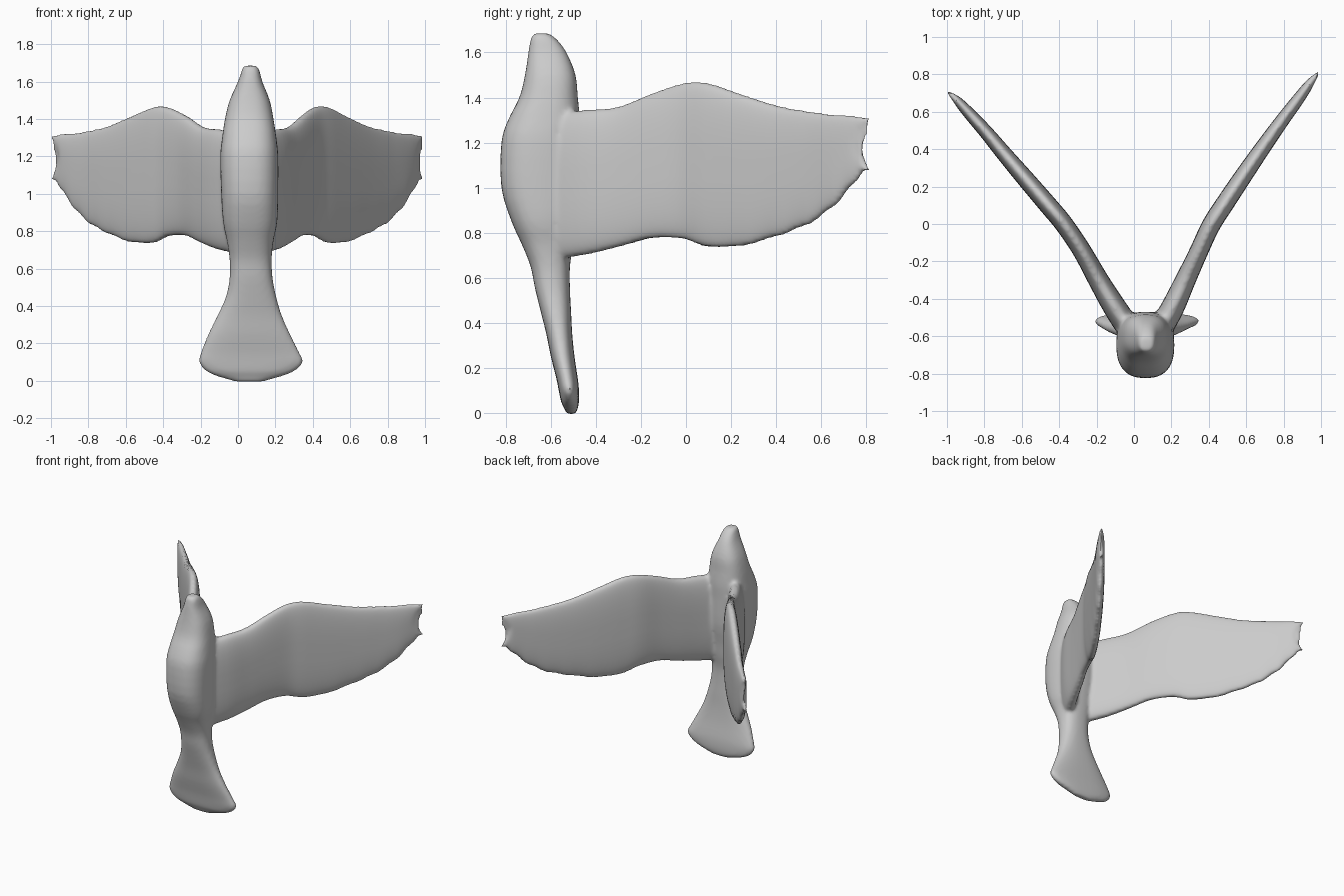
import bpy, bmesh, math
from mathutils import Vector

cube = bpy.data.objects.get("Cube")
if cube:
    bpy.data.objects.remove(cube, do_unlink=True)

grey = bpy.data.materials.new("plain grey")
grey.use_nodes = True
grey.diffuse_color = (0.6, 0.6, 0.6, 1)
grey.node_tree.nodes["Principled BSDF"].inputs["Base Color"].default_value = (0.6, 0.6, 0.6, 1)


def refine(rows, steps=4):
    """Catmull-Rom interpolation of rows of numbers."""
    out = []
    for i in range(len(rows) - 1):
        a, b, c, d = (rows[max(0, min(len(rows) - 1, i + k))] for k in (-1, 0, 1, 2))
        for j in range(steps):
            t = j / steps
            out.append([0.5 * (2 * q + (r - p) * t + (2 * p - 5 * q + 4 * r - s) * t * t
                               + (3 * q - p - 3 * r + s) * t ** 3)
                        for p, q, r, s in zip(a, b, c, d)])
    return out + [list(rows[-1])]


def superellipse(count, power):
    """Unit rounded section as (u, v) pairs."""
    for k in range(count):
        a = 2 * math.pi * k / count
        c, s = math.cos(a), math.sin(a)
        yield (math.copysign(abs(c) ** (2 / power), c),
               math.copysign(abs(s) ** (2 / power), s))


def loft(name, rings):
    """Closed skin over a list of point rings."""
    bm = bmesh.new()
    loops = [[bm.verts.new(p) for p in ring] for ring in rings]
    n = len(loops[0])
    for lo, hi in zip(loops, loops[1:]):
        for k in range(n):
            bm.faces.new((lo[k], lo[(k + 1) % n], hi[(k + 1) % n], hi[k]))
    bm.faces.new(loops[0])
    bm.faces.new(loops[-1])
    bmesh.ops.recalc_face_normals(bm, faces=bm.faces)
    mesh = bpy.data.meshes.new(name)
    bm.to_mesh(mesh)
    bm.free()
    mesh.materials.append(grey)
    obj = bpy.data.objects.new(name, mesh)
    bpy.context.collection.objects.link(obj)
    return obj


# Head, breast and fanned tail: z, left edge, right edge, front, back
BODY = [
    (1.685, 0.03, 0.10, -0.675, -0.61), (1.66, 0.02, 0.115, -0.69, -0.575),
    (1.60, 0.00, 0.13, -0.70, -0.53), (1.50, -0.045, 0.17, -0.715, -0.49),
    (1.40, -0.07, 0.19, -0.74, -0.48), (1.30, -0.085, 0.205, -0.79, -0.47),
    (1.20, -0.095, 0.215, -0.82, -0.47), (1.00, -0.09, 0.215, -0.82, -0.47),
    (0.85, -0.08, 0.21, -0.775, -0.49), (0.75, -0.06, 0.19, -0.73, -0.50),
    (0.65, -0.045, 0.18, -0.69, -0.515), (0.55, -0.045, 0.185, -0.67, -0.515),
    (0.45, -0.065, 0.205, -0.645, -0.51), (0.35, -0.11, 0.235, -0.62, -0.505),
    (0.25, -0.16, 0.28, -0.60, -0.495), (0.15, -0.20, 0.33, -0.575, -0.48),
    (0.10, -0.21, 0.35, -0.565, -0.475), (0.05, -0.17, 0.30, -0.555, -0.475),
    (0.02, -0.10, 0.22, -0.54, -0.48), (-0.005, -0.01, 0.13, -0.53, -0.49),
]
body_rings = [[((x0 + x1) / 2 + u * (x1 - x0) / 2, (y0 + y1) / 2 + v * (y1 - y0) / 2, z)
               for u, v in superellipse(32, 2.5)]
              for z, x0, x1, y0, y1 in refine(BODY, 3)]
body = loft("bird", body_rings)

# Wing stations: left x, left y, right x, right y, bottom, top, thickness
WING = [
    (0.12, -0.60, 0.00, -0.60, 0.68, 1.33, 0.13),
    (0.205, -0.45, -0.10, -0.45, 0.70, 1.345, 0.125),
    (0.275, -0.30, -0.19, -0.30, 0.735, 1.36, 0.11),
    (0.345, -0.15, -0.28, -0.14, 0.775, 1.42, 0.10),
    (0.41, -0.01, -0.375, 0.00, 0.77, 1.465, 0.10),
    (0.48, 0.10, -0.45, 0.09, 0.735, 1.465, 0.10),
    (0.58, 0.25, -0.57, 0.23, 0.74, 1.415, 0.095),
    (0.69, 0.41, -0.69, 0.37, 0.785, 1.365, 0.085),
    (0.79, 0.55, -0.79, 0.49, 0.84, 1.34, 0.075),
    (0.88, 0.67, -0.88, 0.59, 0.93, 1.325, 0.065),
    (0.95, 0.765, -0.955, 0.67, 1.04, 1.32, 0.05),
    (0.995, 0.82, -1.005, 0.715, 1.08, 1.31, 0.035),
]


def wing(name, col):
    rows = refine(WING, 4)
    path = [Vector((r[col], r[col + 1], 0)) for r in rows]
    rings = []
    for i, r in enumerate(rows):
        s = i / (len(rows) - 1)
        along = (path[min(i + 1, len(path) - 1)] - path[max(i - 1, 0)]).normalized()
        across = Vector((-along.y, along.x, 0))
        low = r[4] + 0.010 * math.sin(s * 75) * max(0, s - 0.4) * 1.6   # feathered edge
        top, thick = r[5], r[6]
        ring = []
        for u, v in superellipse(40, 2.6):
            notch = 0.09 * max(0, 1 - u * u) * s ** 12                  # forked tip
            p = path[i] + across * (v * thick / 2) - along * notch
            p.z = (low + top) / 2 + u * (top - low) / 2
            ring.append(p)
        rings.append(ring)
    return loft(name, rings)


wings = [wing("left_wing", 0), wing("right_wing", 2)]

# Merge the parts into one skin with soft blends at the wing roots
bpy.ops.object.select_all(action='DESELECT')
for part in [body] + wings:
    part.select_set(True)
bpy.context.view_layer.objects.active = body
bpy.ops.object.join()
remesh = body.modifiers.new("skin", 'REMESH')
remesh.mode = 'VOXEL'
remesh.voxel_size = 0.012
soften = body.modifiers.new("soften", 'SMOOTH')
soften.factor = 0.5
soften.iterations = 8
for modifier in ("skin", "soften"):
    bpy.ops.object.modifier_apply(modifier=modifier)
bpy.ops.object.shade_smooth_by_angle(angle=math.radians(40))
